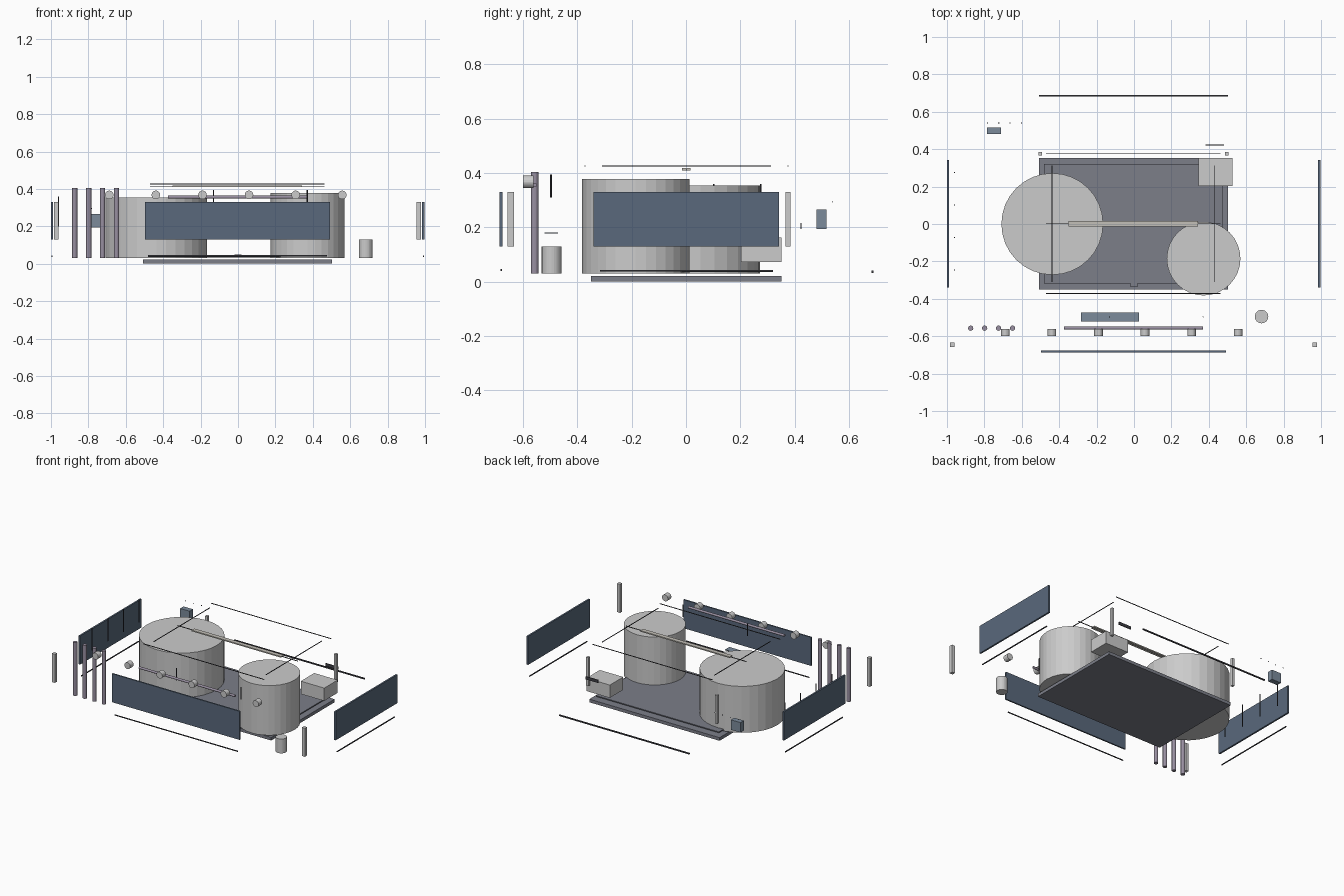
import bpy
from mathutils import Matrix
import bmesh
from math import pi

if "Cube" in bpy.data.objects:
    bpy.data.objects.remove(bpy.data.objects["Cube"])


def material(name, rgb):
    m = bpy.data.materials.new(name)
    m.diffuse_color = (*rgb, 1)
    m.use_nodes = True
    m.node_tree.nodes["Principled BSDF"].inputs["Base Color"].default_value = m.diffuse_color
    return m


SLATE = material("dark_slate", (0.10, 0.14, 0.20))
DECK = material("deck_grey", (0.20, 0.21, 0.25))
DARK = material("near_black", (0.05, 0.05, 0.06))
PIPE = material("mauve_pipe", (0.32, 0.28, 0.36))
BLUE = material("blue_grey", (0.20, 0.26, 0.33))
CREAM = material("warm_grey", (0.55, 0.53, 0.48))


def finish(name, bm, mat):
    me = bpy.data.meshes.new(name)
    bm.to_mesh(me)
    bm.free()
    ob = bpy.data.objects.new(name, me)
    bpy.context.collection.objects.link(ob)
    if mat:
        me.materials.append(mat)
    return ob


def box(name, x, y, z, mat=None):
    """Box from (min, max) pairs."""
    bm = bmesh.new()
    bmesh.ops.create_cube(bm, size=1)
    size = [b - a for a, b in (x, y, z)]
    bmesh.ops.scale(bm, vec=size, verts=bm.verts)
    ob = finish(name, bm, mat)
    ob.location = [(a + b) / 2 for a, b in (x, y, z)]
    return ob


def cyl(name, centre, r, length, axis="Z", sides=32, mat=None):
    bm = bmesh.new()
    bmesh.ops.create_cone(bm, cap_ends=True, segments=sides, radius1=r, radius2=r, depth=length)
    if axis != "Z":
        bmesh.ops.transform(bm, matrix=Matrix.Rotation(pi / 2, 4, "Y" if axis == "X" else "X"), verts=bm.verts)
    ob = finish(name, bm, mat)
    ob.location = centre
    return ob


def upright(name, x, y, z0, z1, r, sides=16, mat=None):
    return cyl(name, (x, y, (z0 + z1) / 2), r, z1 - z0, "Z", sides, mat)


# base and raised deck
box("base_plate", (-0.507, 0.503), (-0.35, 0.352), (0.0, 0.022), DECK)
box("raised_deck", (-0.48, 0.475), (-0.317, 0.32), (0.036, 0.043), DECK)
box("deck_drain", (-0.02, 0.018), (-0.337, -0.277), (0.04, 0.05), DECK)

# two tanks, pump case and filter canister
upright("large_tank", -0.437, 0.0, 0.03, 0.355, 0.272, 32)
upright("small_tank", 0.372, -0.185, 0.03, 0.379, 0.197, 32)
box("pump_case", (0.345, 0.527), (0.203, 0.352), (0.073, 0.163))
upright("filter_canister", 0.682, -0.495, 0.03, 0.13, 0.036, 24)

# exploded wall panels with bottom trims
box("front_panel", (-0.498, 0.493), (-0.686, -0.676), (0.13, 0.33), SLATE)
box("front_trim", (-0.48, 0.475), (-0.683, -0.678), (0.04, 0.046), DARK)
for side, x in (("left", -0.994), ("right", 0.991)):
    box(side + "_panel", (x - 0.006, x + 0.006), (-0.34, 0.343), (0.13, 0.33), SLATE)
    box(side + "_trim", (x - 0.003, x + 0.003), (-0.317, 0.32), (0.037, 0.043), DARK)
box("back_trim", (-0.508, 0.503), (0.683, 0.69), (0.033, 0.042), DARK)

# corner posts
for side, xf, xb in (("left", -0.973, -0.502), ("right", 0.967, 0.496)):
    box(side + "_front_post", (xf - 0.012, xf + 0.012), (-0.657, -0.633), (0.13, 0.33))
    box(side + "_back_post", (xb - 0.009, xb + 0.009), (0.366, 0.385), (0.13, 0.33))

# floating top frame
for end, y in (("front", -0.372), ("back", 0.375), ("middle", 0.002)):
    z = 0.412 if end == "middle" else 0.426
    box(end + "_top_rail", (-0.47, 0.463), (y - 0.002, y + 0.002), (z - 0.002, z + 0.002), DARK)
for side, x in (("left", -0.438), ("right", 0.432)):
    box(side + "_top_rail", (x - 0.002, x + 0.002), (-0.31, 0.313), (0.424, 0.428), DARK)
box("light_bar", (-0.35, 0.343), (-0.014, 0.016), (0.41, 0.418), CREAM)

# plumbing: standpipes, manifold pipe and valve knobs
for i in range(4):
    upright(f"standpipe_{i + 1}", -0.873 + i * 0.0745, -0.557, 0.03, 0.404, 0.014, 16, PIPE)
cyl("manifold_pipe", (-0.003, -0.557, 0.356), 0.008, 0.745, "X", 12, PIPE)
for i in range(6):
    cyl(f"valve_knob_{i + 1}", (-0.688 + i * 0.249, -0.581, 0.368), 0.023, 0.038, "Y", 20)

# small fittings
box("service_tray", (-0.283, 0.028), (-0.52, -0.472), (0.177, 0.182), BLUE)
box("control_box", (-0.785, -0.711), (0.48, 0.517), (0.195, 0.265), BLUE)
box("rear_plate", (0.383, 0.48), (0.421, 0.426), (0.195, 0.216), DARK)
for i, x in enumerate((-0.13, 0.37)):
    upright(f"probe_{i + 1}", x, -0.497, 0.31, 0.395, 0.003, 8, DARK)
for i in range(4):
    upright(f"wall_rod_{i + 1}", -0.96, 0.275 - i * 0.1735, 0.2, 0.36, 0.003, 8, DARK)
    cyl(f"indicator_{i + 1}", (-0.784 + i * 0.061, 0.54, 0.295), 0.003, 0.003, "Y", 8, DARK)
